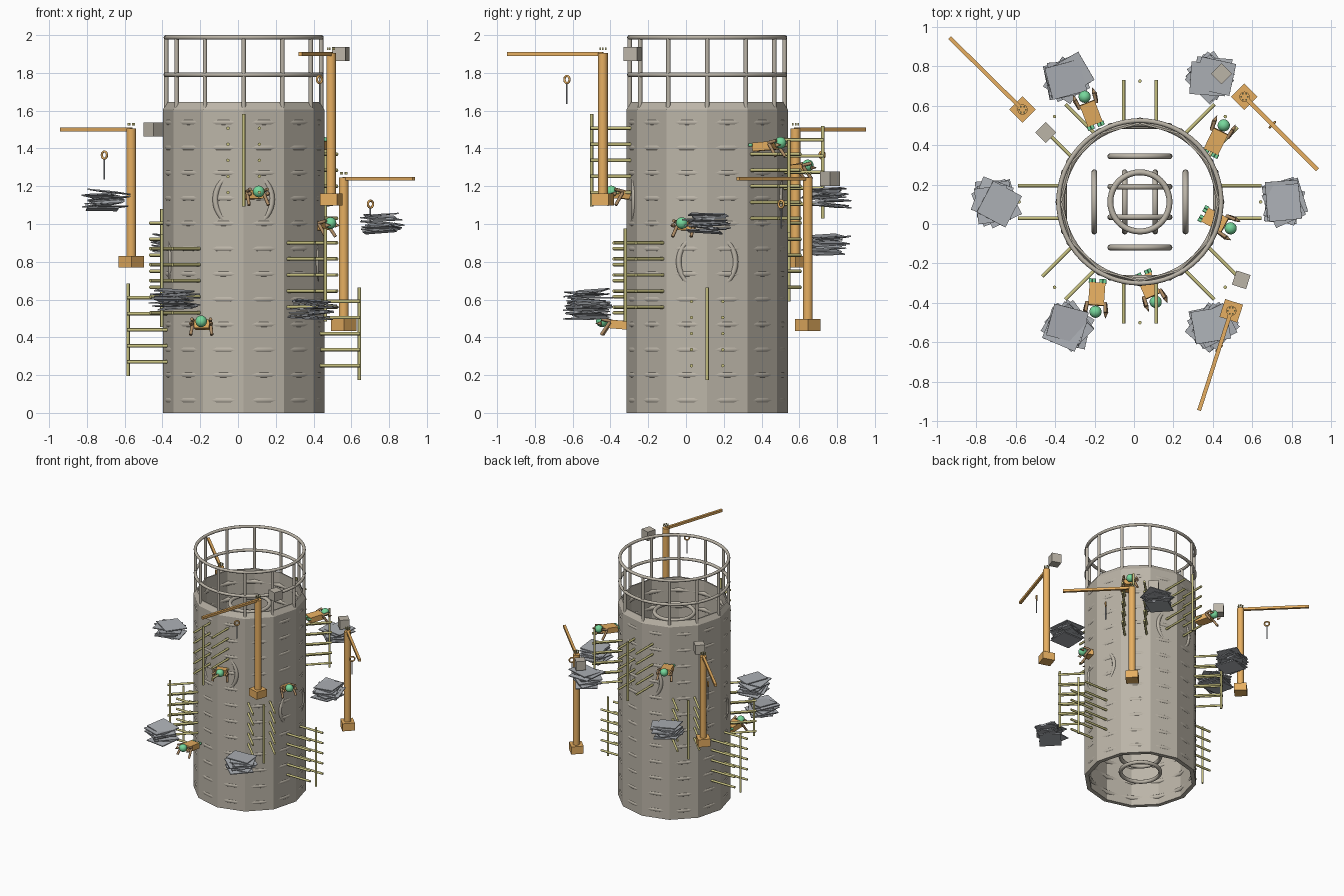
import bpy, bmesh, random
from math import sin, cos, pi, radians
from mathutils import Vector, Matrix

if "Cube" in bpy.data.objects:
    bpy.data.objects.remove(bpy.data.objects["Cube"])

random.seed(4)
CX, CY = 0.03, 0.112          # tower axis
AX = Vector((CX, CY, 0))


def material(name, rgb):
    m = bpy.data.materials.new(name)
    m.diffuse_color = (*rgb, 1)
    m.use_nodes = True
    m.node_tree.nodes["Principled BSDF"].inputs["Base Color"].default_value = m.diffuse_color
    return m


STONE = material("stone", (0.50, 0.46, 0.39))
ORANGE = material("orange", (0.80, 0.43, 0.12))
OLIVE = material("olive", (0.58, 0.54, 0.22))
SLATE = material("slate", (0.42, 0.44, 0.47))
GREEN = material("green", (0.18, 0.68, 0.33))
BROWN = material("brown", (0.42, 0.26, 0.13))


def finish(bm, name, mat, smooth=True):
    me = bpy.data.meshes.new(name)
    bmesh.ops.recalc_face_normals(bm, faces=bm.faces)
    bm.to_mesh(me)
    bm.free()
    ob = bpy.data.objects.new(name, me)
    bpy.context.collection.objects.link(ob)
    me.materials.append(mat)
    if smooth:
        bpy.context.view_layer.objects.active = ob
        ob.select_set(True)
        bpy.ops.object.shade_smooth_by_angle(angle=radians(50))
        ob.select_set(False)
    return ob


def rod(bm, a, b, r, r2=None, n=10):
    a, b = Vector(a), Vector(b)
    d = b - a
    m = Matrix.Translation((a + b) / 2) @ d.to_track_quat('Z', 'Y').to_matrix().to_4x4()
    bmesh.ops.create_cone(bm, cap_ends=True, segments=n, radius1=r,
                          radius2=r if r2 is None else r2, depth=d.length, matrix=m)


def box(bm, c, size, rot=Matrix.Identity(4)):
    m = Matrix.Translation(Vector(c)) @ rot @ Matrix.Diagonal((*size, 1))
    bmesh.ops.create_cube(bm, size=1, matrix=m)


def lathe(bm, profile, n, m):
    # closed profile of (radius, height) swept around the local z axis
    k = len(profile)
    rows = [[bm.verts.new(m @ Vector((r * cos(2 * pi * i / n), r * sin(2 * pi * i / n), z)))
             for r, z in profile] for i in range(n)]
    for i in range(n):
        p, q = rows[i], rows[(i + 1) % n]
        for j in range(k):
            bm.faces.new((p[j], q[j], q[(j + 1) % k], p[(j + 1) % k]))


def torus(bm, c, R, r, axis=(0, 0, 1), n=48, k=10):
    m = Matrix.Translation(Vector(c)) @ Vector(axis).to_track_quat('Z', 'Y').to_matrix().to_4x4()
    lathe(bm, [(R + r * cos(2 * pi * j / k), r * sin(2 * pi * j / k)) for j in range(k)], n, m)


def polar(deg, r, z, side=0):
    a = radians(deg)
    return AX + Vector((r * cos(a) - side * sin(a), r * sin(a) + side * cos(a), z))


# twelve-sided hollow tower with chamfered rim
bm = bmesh.new()
lathe(bm, [(0.428, 0), (0.428, 1.605), (0.405, 1.645), (0.395, 1.645), (0.395, 0)], 12,
      Matrix.Translation(AX))
finish(bm, "tower_wall", STONE, False)

# rings that break through the middle of each wall face
bm = bmesh.new()
ring_z = [0.067 + 0.1337 * i for i in range(12)]
for z in ring_z:
    torus(bm, (CX, CY, z), 0.400, 0.019, n=72)
finish(bm, "wall_rings", STONE)

# inner ribbed shafts: one upright, two crossing
bm = bmesh.new()
for z in ring_z:
    torus(bm, (CX, CY, z), 0.15, 0.015, n=40)
for i in range(6):
    t = -0.385 + 0.154 * i
    torus(bm, (CX + t, CY, 0.80), 0.15, 0.015, (1, 0, 0), 40)
    torus(bm, (CX, CY + t, 1.13), 0.15, 0.015, (0, 1, 0), 40)
finish(bm, "inner_shaft_rings", STONE)

# top railing
bm = bmesh.new()
for z in (1.79, 1.988):
    torus(bm, (CX, CY, z), 0.412, 0.012, n=64)
for i in range(12):
    rod(bm, polar(30 * i, 0.41, 1.60), polar(30 * i, 0.41, 1.988), 0.012)
finish(bm, "railing", STONE)

# scaffolds: pairs of radial rungs with an outer post
bm = bmesh.new()
for deg, zc in ((180, 0.44), (0, 0.42), (270, 1.337), (90, 1.275),
                (315, 0.73), (225, 0.70), (135, 0.835), (45, 1.20)):
    rod(bm, polar(deg, 0.612, zc - 0.245), polar(deg, 0.612, zc + 0.245), 0.009, n=8)
    for i in range(-2, 3):
        for s in (-0.083, 0.083):
            z = zc + 0.085 * i
            rod(bm, polar(deg, 0.375, z, s), polar(deg, 0.617, z, s), 0.009, n=8)
finish(bm, "scaffolds", OLIVE)

# floating stacks of thin slabs
for deg, zc in ((0, 1.005), (60, 1.14), (120, 0.89), (180, 1.125), (240, 0.60), (300, 0.545)):
    bm = bmesh.new()
    for i in range(9):
        c = polar(deg, 0.73, zc - 0.045 + 0.0113 * i)
        c += Vector((random.uniform(-.02, .02), random.uniform(-.02, .02), 0))
        rot = (Matrix.Rotation(radians(deg + random.uniform(-28, 28)), 4, 'Z')
               @ Matrix.Rotation(random.uniform(-.09, .09), 4, 'X')
               @ Matrix.Rotation(random.uniform(-.09, .09), 4, 'Y'))
        box(bm, c, (0.165, 0.18, 0.007), rot)
    finish(bm, "slab_stack", SLATE, False)

# cranes: mast foot, jib end, bottom and jib height
for x, y, jx, jy, z0, z1 in ((-0.565, 0.58, -0.935, 0.945, 0.80, 1.50),
                             (0.56, 0.645, 0.93, 0.275, 0.465, 1.24),
                             (0.493, -0.44, 0.33, -0.945, 1.13, 1.90)):
    p, e = Vector((x, y, 0)), Vector((jx, jy, 0))
    d = (e - p).normalized()
    rot = d.to_track_quat('X', 'Z').to_matrix().to_4x4()
    up = Vector((0, 0, 1))
    bm = bmesh.new()
    rod(bm, p + up * z0, p + up * (z1 + 0.005), 0.026, n=14)
    box(bm, p + up * z0, (0.095, 0.095, 0.063), rot)
    box(bm, (p + e) / 2 + up * z1, ((e - p).length, 0.02, 0.02), rot)
    hook = p + d * 0.2 + up * (z1 - 0.135)
    torus(bm, hook, 0.019, 0.006, (1, -1, 0) if x > 0 else (1, 1, 0), 20, 8)
    finish(bm, "crane", ORANGE)
    bm = bmesh.new()
    for i in range(6):
        a = i * pi / 3
        box(bm, p + Vector((0.017 * cos(a), 0.017 * sin(a), z1 + 0.028)), (0.008, 0.008, 0.012))
    finish(bm, "crane_cap_studs", OLIVE, False)
    bm = bmesh.new()
    box(bm, p - d * 0.165 + up * z1, (0.075, 0.075, 0.075), rot)
    finish(bm, "counterweight", STONE, False)
    bm = bmesh.new()
    rod(bm, hook - up * 0.015, hook - up * 0.13, 0.004, n=8)
    finish(bm, "hook_cable", SLATE)

# climbing workers: head position and heading
for x, y, z, deg in ((-0.25, 0.645, 1.31, 111), (0.455, 0.50, 1.43, 64), (0.49, -0.022, 1.005, -28),
                     (0.11, -0.395, 1.172, -66), (-0.195, -0.445, 0.485, -94)):
    m = Matrix.Translation((x, y, z)) @ Matrix.Rotation(radians(deg), 4, 'Z')

    def at(u, v, w):
        return m @ Vector((u, v, w))

    turn = Matrix.Rotation(radians(deg), 4, 'Z')
    bm = bmesh.new()
    box(bm, at(-0.09, 0, -0.018), (0.115, 0.08, 0.045), turn @ Matrix.Rotation(-0.08, 4, 'Y'))
    finish(bm, "worker_body", ORANGE, False)
    bm = bmesh.new()
    bmesh.ops.create_uvsphere(bm, u_segments=18, v_segments=12, radius=0.031,
                              matrix=Matrix.Translation((x, y, z)))
    for s in (-1, 1):
        for v in (0.018, 0.036):
            rod(bm, at(-0.145, s * v, -0.012), at(-0.168, s * v, -0.012), 0.009, n=8)
    finish(bm, "worker_head_and_boots", GREEN)
    bm = bmesh.new()
    for s in (-1, 1):
        rod(bm, at(-0.045, s * 0.047, -0.005), at(0.0, s * 0.056, -0.072), 0.009, n=8)
        rod(bm, at(-0.05, s * 0.045, 0.0), at(0.0, s * 0.05, 0.012), 0.009, n=8)
        rod(bm, at(0.0, s * 0.052, -0.012), at(0.03, s * 0.052, -0.012), 0.012, 0.001, 8)
    finish(bm, "worker_arms", BROWN)
